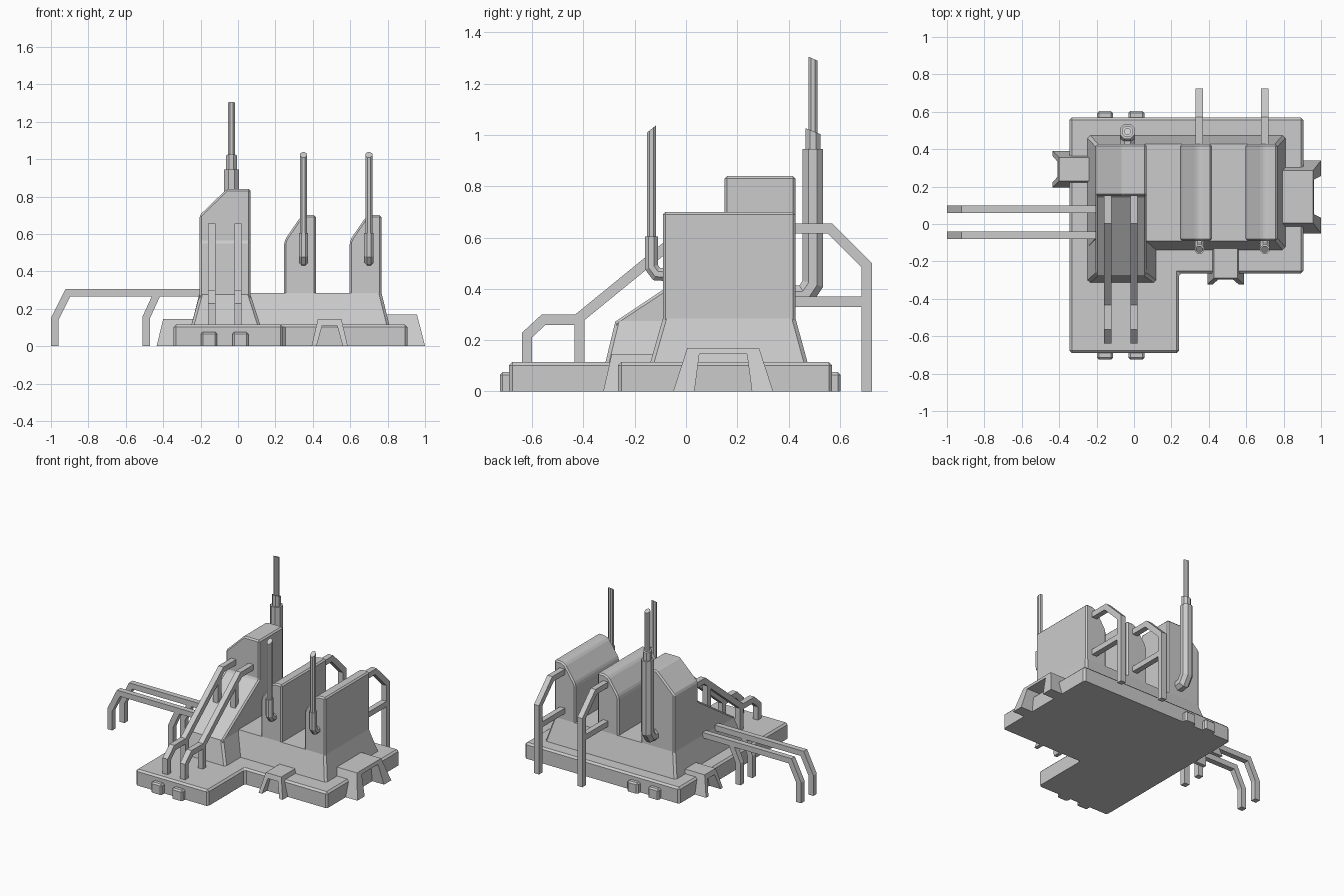
import bpy, bmesh, math
from mathutils import Vector

if "Cube" in bpy.data.objects:
    bpy.data.objects.remove(bpy.data.objects["Cube"])


def finish(name, bm):
    bmesh.ops.recalc_face_normals(bm, faces=bm.faces)
    me = bpy.data.meshes.new(name)
    bm.to_mesh(me)
    bm.free()
    ob = bpy.data.objects.new(name, me)
    bpy.context.collection.objects.link(ob)
    return ob


def loft(rings):
    """Closed solid through a list of equal-length vertex rings."""
    bm = bmesh.new()
    vs = [[bm.verts.new(p) for p in r] for r in rings]
    n = len(rings[0])
    for a, b in zip(vs, vs[1:]):
        for i in range(n):
            bm.faces.new((a[i], a[(i + 1) % n], b[(i + 1) % n], b[i]))
    bm.faces.new(vs[0][::-1])
    bm.faces.new(vs[-1])
    bmesh.ops.recalc_face_normals(bm, faces=bm.faces)
    return bm


def bevel(bm, width, test=lambda e: True):
    edges = [e for e in bm.edges if test(e) and e.calc_face_angle(0) > 0.3]
    bmesh.ops.bevel(bm, geom=edges, offset=width, segments=1, affect='EDGES', clamp_overlap=True)


def above(z):
    return lambda e: max(v.co.z for v in e.verts) > z


def upright(e):
    return abs(e.verts[0].co.z - e.verts[1].co.z) > 0.01


def sweep(name, pts, n, section, tilt=0.0):
    """Mitred sweep of a (u, v) section along a path lying in the plane with normal n."""
    pts, n = [Vector(p) for p in pts], Vector(n)
    rings = []
    for i, p in enumerate(pts):
        a = (p - pts[max(i - 1, 0)]).normalized()
        b = (pts[min(i + 1, len(pts) - 1)] - p).normalized()
        t = (a + b).normalized()
        m = n.cross(t)
        k = 1 / max(0.3, t.dot(b if b.length else a))
        skew = tilt if i == len(pts) - 1 else 0
        rings.append([p + m * u * k + n * v + t * u * skew for u, v in section])
    return finish(name, loft(rings))


def octagon(r):
    r /= math.cos(math.pi / 8)
    return [(r * math.cos(a), r * math.sin(a)) for a in (math.pi / 8 + i * math.pi / 4 for i in range(8))]


SQUARE = [(-.02, -.02), (.02, -.02), (.02, .02), (-.02, .02)]


def pipe_yz(name, x, pts):
    return sweep(name, [(x, y, z) for y, z in pts], (1, 0, 0), SQUARE)


def pipe_xz(name, y, pts):
    return sweep(name, [(x, y, z) for x, z in pts], (0, 1, 0), SQUARE)


def rect(x0, x1, y0, y1, z):
    return [(x0, y0, z), (x1, y0, z), (x1, y1, z), (x0, y1, z)]


# L-shaped base slab
L = [(-.345, -.69), (.24, -.69), (.24, -.265), (.905, -.265), (.905, .57), (-.345, .57)]
bm = loft([[(x, y, z) for x, y in L] for z in (0, .115)])
bevel(bm, .013, above(.05))
finish("base_slab", bm)

# flared skirts under the main body and the tower
bm = loft([rect(-.25, .81, -.14, .475, .11), rect(-.205, .767, -.09, .427, .285)])
bevel(bm, .014, upright)
finish("body_skirt", bm)
bm = loft([rect(-.25, .12, -.315, .475, .11), rect(-.205, .067, -.275, .427, .275)])
bevel(bm, .014, upright)
finish("tower_skirt", bm)

# tower with a ramp in front and one chamfered shoulder
side = [(.427, .2), (.427, .84), (.15, .84), (.15, .555), (-.272, .275), (-.272, .2)]
bm = loft([[(x, y, z) for y, z in side] for x in (-.205, .067)])
bmesh.ops.bisect_plane(bm, geom=bm.verts[:] + bm.edges[:] + bm.faces[:], plane_co=(-.205, 0, .70),
                       plane_no=Vector((-.14, 0, .145)), clear_outer=True)
bmesh.ops.holes_fill(bm, edges=[e for e in bm.edges if e.is_boundary], sides=0)
bmesh.ops.recalc_face_normals(bm, faces=bm.faces)
bevel(bm, .01, above(.3))
finish("tower", bm)

# two tall fins, each with a rear hoop and a front rod
for i, x in enumerate((.35, .70)):
    prof = [(-.103, .2), (-.103, .555), (-.092, .58), (-.02, .685), (.01, .70), (.067, .70), (.067, .2)]
    bm = loft([[(x + dx, y, z) for dx, z in prof] for y in (-.09, .427)])
    bevel(bm, .01, above(.3))
    finish(f"fin_{i}", bm)
    pipe_yz(f"rear_hoop_{i}", x, [(.40, .635), (.563, .635), (.705, .493), (.705, 0)])
    pipe_yz(f"rear_hoop_bar_{i}", x, [(.40, .35), (.70, .35)])
    sweep(f"rod_socket_{i}", [(x, -.07, .455), (x, -.115, .458), (x, -.135, .485), (x, -.135, .605)],
          (1, 0, 0), octagon(.025))
    sweep(f"rod_{i}", [(x, -.135, .5), (x, -.135, 1.023)], (1, 0, 0), octagon(.018), -.8)

# tall stepped antenna behind the tower
ax, ay = -.035, .495
sweep("antenna_socket", [(ax, .40, .37), (ax, .465, .375), (ax, ay, .42), (ax, ay, .945)],
      (1, 0, 0), octagon(.04))
sweep("antenna_sleeve", [(ax, ay, .8), (ax, ay, 1.015)], (1, 0, 0), octagon(.029), .4)
sweep("antenna_rod", [(ax, ay, .9), (ax, ay, 1.298)], (1, 0, 0), octagon(.018), .45)

# front ramp struts and left side pipes, in pairs
for i, (x, y) in enumerate(((-.14, .08), (0, -.06))):
    pipe_yz(f"ramp_strut_{i}", x, [(-.62, .1), (-.62, .22), (-.555, .28), (-.425, .28), (.01, .635), (.17, .635)])
    pipe_yz(f"ramp_strut_leg_{i}", x, [(-.415, .1), (-.415, .285)])
    pipe_yz(f"ramp_strut_brace_{i}", x, [(-.04, .38), (-.04, .59)])
    pipe_xz(f"side_pipe_{i}", y, [(-.15, .285), (-.91, .285), (-.98, .145), (-.98, 0)])
    pipe_xz(f"side_pipe_leg_{i}", y, [(-.49, 0), (-.49, .155), (-.435, .275)])


# splayed arch feet: outward direction, sideways centre, depths and arch half-widths
def foot(name, out, centre, inner, d_top, d_bot, h, hole, w_bot, w_top, i_bot, i_top):
    half = [(w_bot, 0), (w_top, h), (-w_top, h), (-w_bot, 0), (-i_bot, 0), (-i_top, hole), (i_top, hole), (i_bot, 0)]
    o = Vector(out)
    s = Vector((abs(o.y), abs(o.x), 0))

    def at(w, z, d):
        return o * d + s * (centre + w) + Vector((0, 0, z))
    finish(name, loft([[at(w, z, inner) for w, z in half],
                       [at(w, z, d_top + (d_bot - d_top) * (1 - z / h)) for w, z in half]]))


foot("foot_right", (1, 0, 0), .145, .76, .957, 1.0, .17, .145, .195, .14, .112, .093)
foot("foot_left", (-1, 0, 0), .293, .20, .40, .435, .145, .11, .097, .063, .07, .04)
foot("foot_front", (0, -1, 0), .49, .10, .29, .323, .145, .11, .097, .063, .07, .04)

# small lugs on the front and back edges of the slab
for x in (-.155, .013):
    for tag, y0, y1 in (("front", -.725, -.67), ("back", .55, .603)):
        bm = loft([rect(x - .043, x + .043, y0, y1, 0), rect(x - .043, x + .043, y0, y1, .075)])
        bevel(bm, .01, above(.05))
        finish(f"lug_{tag}", bm)
